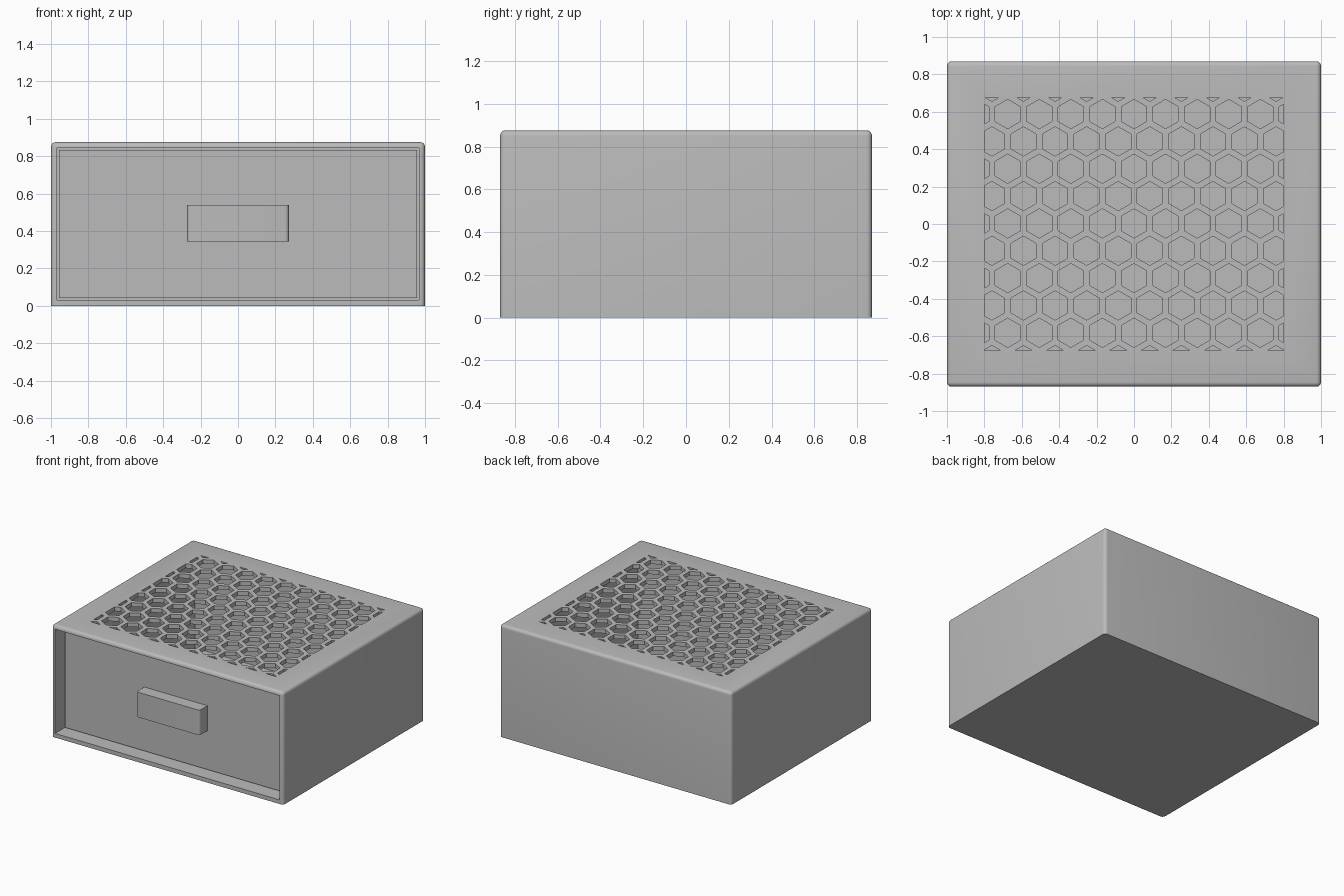
import bpy, bmesh, math
from mathutils import Vector, Matrix

if "Cube" in bpy.data.objects:
    bpy.data.objects.remove(bpy.data.objects["Cube"])

W, D, H = 1.0, 0.87, 0.875      # half width, half depth, height
WALL = 0.032
PANEL_Y = -D + 0.105            # front of the recessed drawer panel

grey = bpy.data.materials.new("plain grey")
grey.use_nodes = True
COLOUR = (0.5, 0.5, 0.5, 1)
grey.diffuse_color = COLOUR
grey.node_tree.nodes["Principled BSDF"].inputs["Base Color"].default_value = COLOUR


def add_object(name, bm):
    bmesh.ops.recalc_face_normals(bm, faces=bm.faces)
    mesh = bpy.data.meshes.new(name)
    bm.to_mesh(mesh)
    bm.free()
    mesh.materials.append(grey)
    obj = bpy.data.objects.new(name, mesh)
    bpy.context.collection.objects.link(obj)
    return obj


def box(name, lo, hi, radius=0, rounded=None):
    """Box between two corners; edges that pass the rounded test are filleted."""
    lo, hi = Vector(lo), Vector(hi)
    bm = bmesh.new()
    bmesh.ops.create_cube(bm, size=1, matrix=Matrix.Translation((lo + hi) / 2)
                          @ Matrix.Diagonal((*(hi - lo), 1)))
    if radius:
        edges = [e for e in bm.edges if rounded(e.verts[0].co, e.verts[1].co)]
        bmesh.ops.bevel(bm, geom=edges, offset=radius, segments=5,
                        profile=0.5, affect='EDGES')
    return add_object(name, bm)


def cut(obj, cutter):
    mod = obj.modifiers.new("cut", 'BOOLEAN')
    mod.operation, mod.solver, mod.object = 'DIFFERENCE', 'EXACT', cutter
    cutter.hide_render = True
    bpy.context.view_layer.objects.active = obj
    bpy.ops.object.modifier_apply(modifier=mod.name)
    bpy.data.objects.remove(cutter)


def hex_cutter():
    """Honeycomb of prisms, trimmed to the rectangular vent area."""
    pitch, radius = 0.1688, 0.078
    bm = bmesh.new()
    for row in range(-5, 6):
        for col in range(-6, 6):
            cx = (col + (0.5 if row % 2 else 0)) * pitch
            cy = row * pitch * math.sqrt(3) / 2 + 0.003
            bm.faces.new([bm.verts.new((cx + radius * math.sin(k * math.pi / 3),
                                        cy + radius * math.cos(k * math.pi / 3),
                                        H - 0.1)) for k in range(6)])
    for axis, limit in (((1, 0, 0), 0.8), ((0, 1, 0), 0.677)):
        for side in (1, -1):
            normal = Vector(axis) * side
            bmesh.ops.bisect_plane(bm, geom=bm.verts[:] + bm.edges[:] + bm.faces[:],
                                   plane_co=normal * limit, plane_no=normal,
                                   clear_outer=True)
    top = bmesh.ops.extrude_face_region(bm, geom=bm.faces[:], use_keep_orig=True)
    bmesh.ops.translate(bm, vec=(0, 0, 0.2),
                        verts=[g for g in top["geom"] if isinstance(g, bmesh.types.BMVert)])
    return add_object("vent_cutter", bm)


# Outer case: rounded everywhere but the base, open at the front, vented on top
case = box("case", (-W, -D, 0), (W, D, H), 0.025,
           lambda a, b: max(a.z, b.z) > H / 2)
cut(case, box("cavity_cutter", (-W + WALL, -D - 0.1, WALL),
              (W - WALL, D - WALL, H - WALL)))
cut(case, hex_cutter())

# Drawer: an open tray with a small clearance inside the case
x, z0, z1, t = W - WALL - 0.01, WALL + 0.01, H - WALL - 0.01, 0.03
drawer = box("drawer", (-x, PANEL_Y, z0), (x, D - WALL - 0.01, z1))
cut(drawer, box("tray_cutter", (-x + t, PANEL_Y + t, z0 + t),
                (x - t, D - WALL - 0.01 - t, z1 + 0.1)))

# Handle: block on the panel with rounded upright front edges
handle = box("handle", (-0.272, -D + 0.008, 0.345), (0.272, PANEL_Y + 0.01, 0.54),
             0.02, lambda a, b: abs(a.z - b.z) > 0.1 and a.y < PANEL_Y)

for obj in (case, drawer, handle):
    bpy.ops.object.select_all(action='DESELECT')
    obj.select_set(True)
    bpy.context.view_layer.objects.active = obj
    bpy.ops.object.shade_smooth_by_angle(angle=math.radians(30))
